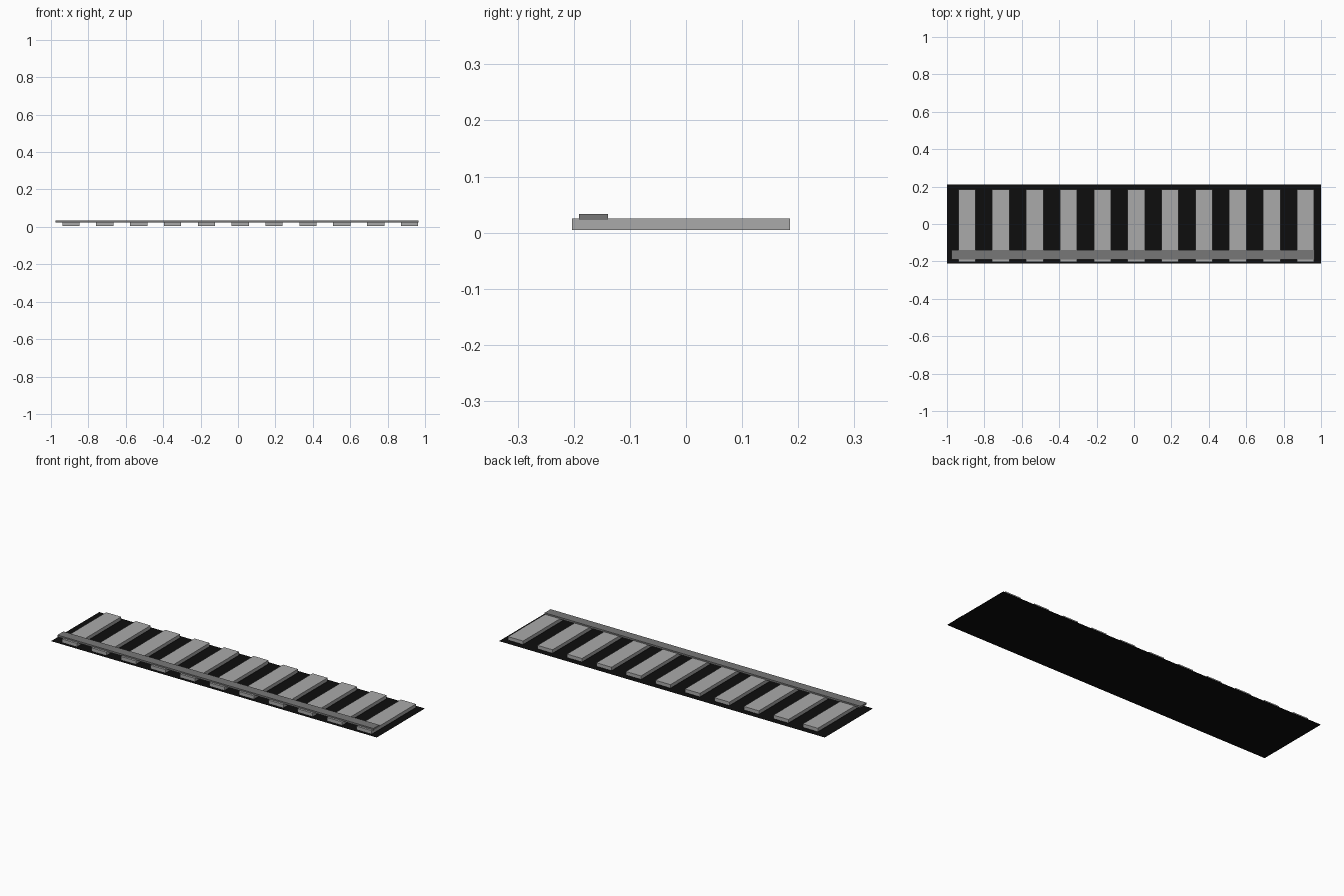
import bpy

cube = bpy.data.objects.get("Cube")
if cube:
    bpy.data.objects.remove(cube, do_unlink=True)


def make_material(name, value):
    mat = bpy.data.materials.new(name)
    mat.use_nodes = True
    color = (value, value, value, 1)
    mat.diffuse_color = color
    mat.node_tree.nodes["Principled BSDF"].inputs["Base Color"].default_value = color
    return mat


def box(name, low, high, mat):
    center = [(a + b) / 2 for a, b in zip(low, high)]
    bpy.ops.mesh.primitive_cube_add(size=1, location=center)
    obj = bpy.context.object
    obj.name = name
    obj.scale = [b - a for a, b in zip(low, high)]
    bpy.ops.object.transform_apply(location=False, rotation=False, scale=True)
    obj.data.materials.append(mat)
    return obj


black = make_material("black", 0.004)
light_grey = make_material("light grey", 0.4)
dark_grey = make_material("dark grey", 0.185)

# Flat base sheet
bpy.ops.mesh.primitive_plane_add(size=2)
base = bpy.context.object
base.name = "base_sheet"
base.scale.y = 0.211
bpy.ops.object.transform_apply(location=False, rotation=False, scale=True)
base.data.materials.append(black)

# Row of evenly spaced slats, just clear of the sheet
slat_count, first_x, spacing, half_width = 11, -0.893, 0.181, 0.046
for i in range(slat_count):
    x = first_x + i * spacing
    box(f"slat_{i + 1}", (x - half_width, -0.203, 0.005),
        (x + half_width, 0.185, 0.025), light_grey)

# Long rail across the front ends of the slats
box("front_rail", (-0.975, -0.191, 0.023), (0.965, -0.139, 0.033), dark_grey)
